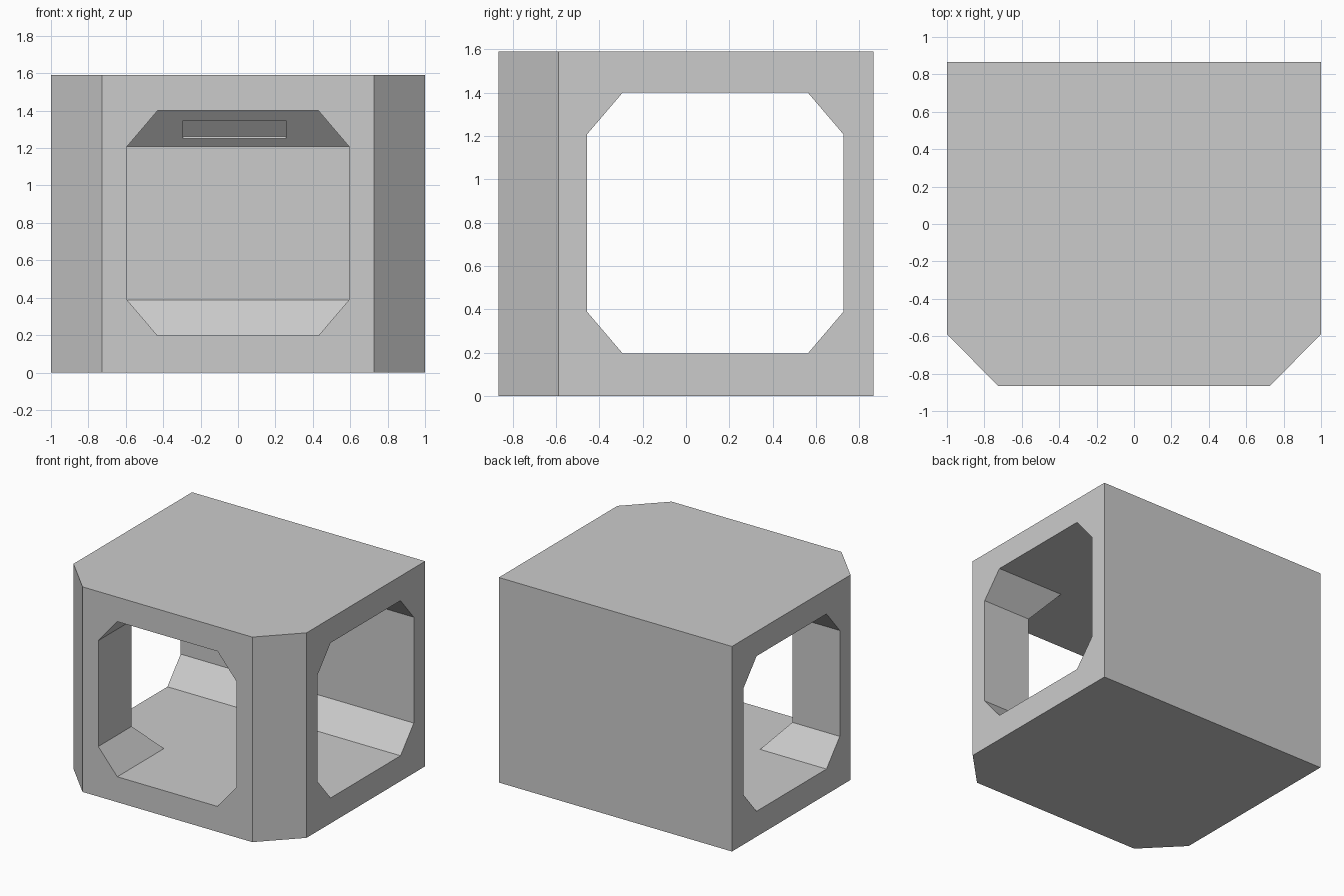
import bpy, bmesh
from mathutils import Vector

if "Cube" in bpy.data.objects:
    bpy.data.objects.remove(bpy.data.objects["Cube"])


def extrude(name, points, offset):
    """Closed prism: a planar outline swept along an offset vector."""
    bm = bmesh.new()
    face = bm.faces.new([bm.verts.new(p) for p in points])
    ext = bmesh.ops.extrude_face_region(bm, geom=[face])
    verts = [g for g in ext["geom"] if isinstance(g, bmesh.types.BMVert)]
    bmesh.ops.translate(bm, verts=verts, vec=Vector(offset))
    bmesh.ops.recalc_face_normals(bm, faces=bm.faces)
    mesh = bpy.data.meshes.new(name)
    bm.to_mesh(mesh)
    bm.free()
    obj = bpy.data.objects.new(name, mesh)
    bpy.context.collection.objects.link(obj)
    return obj


def octagon(lo, hi, cut=0.163, z0=0.197, z1=1.4, zcut=0.191):
    """Rectangle with clipped corners in (across, height)."""
    return [(lo + cut, z0), (hi - cut, z0), (hi, z0 + zcut), (hi, z1 - zcut),
            (hi - cut, z1), (lo + cut, z1), (lo, z1 - zcut), (lo, z0 + zcut)]


def carve(target, cutter):
    mod = target.modifiers.new(cutter.name, "BOOLEAN")
    mod.operation = "DIFFERENCE"
    mod.solver = "EXACT"
    mod.object = cutter
    cutter.hide_render = True
    cutter.hide_set(True)


# Outer block with the two front corners clipped
half = [(0.728, -0.865), (1, -0.588), (1, 0.865)]
outline = half + [(-x, y) for x, y in reversed(half)]
housing = extrude("housing", [(x, y, 0) for x, y in outline], (0, 0, 1.59))

# Side-to-side tunnel, then the front opening running into it
side = octagon(-0.456, 0.726)
carve(housing, extrude("side_tunnel_cutter", [(-1.2, y, z) for y, z in side], (2.4, 0, 0)))
front = octagon(-0.593, 0.593)
carve(housing, extrude("front_opening_cutter", [(x, -1, z) for x, z in front], (0, 1.1, 0)))

# Shallow slot recessed in the upper rear slope
p, q = Vector((0, *side[3])), Vector((0, *side[4]))
slope = q - p
inward = Vector((0, slope.z, -slope.y)).normalized()


def slot_point(x, z):
    return p + slope * ((z - p.z) / slope.z) + Vector((x, 0, 0)) - inward * 0.02


slot = [slot_point(x, z) for x, z in
        [(-0.294, 1.251), (0.257, 1.251), (0.257, 1.348), (-0.294, 1.348)]]
# keep the rim in place while starting the cut just in front of the slope
carve(housing, extrude("slot_cutter", slot, inward * 0.036))
